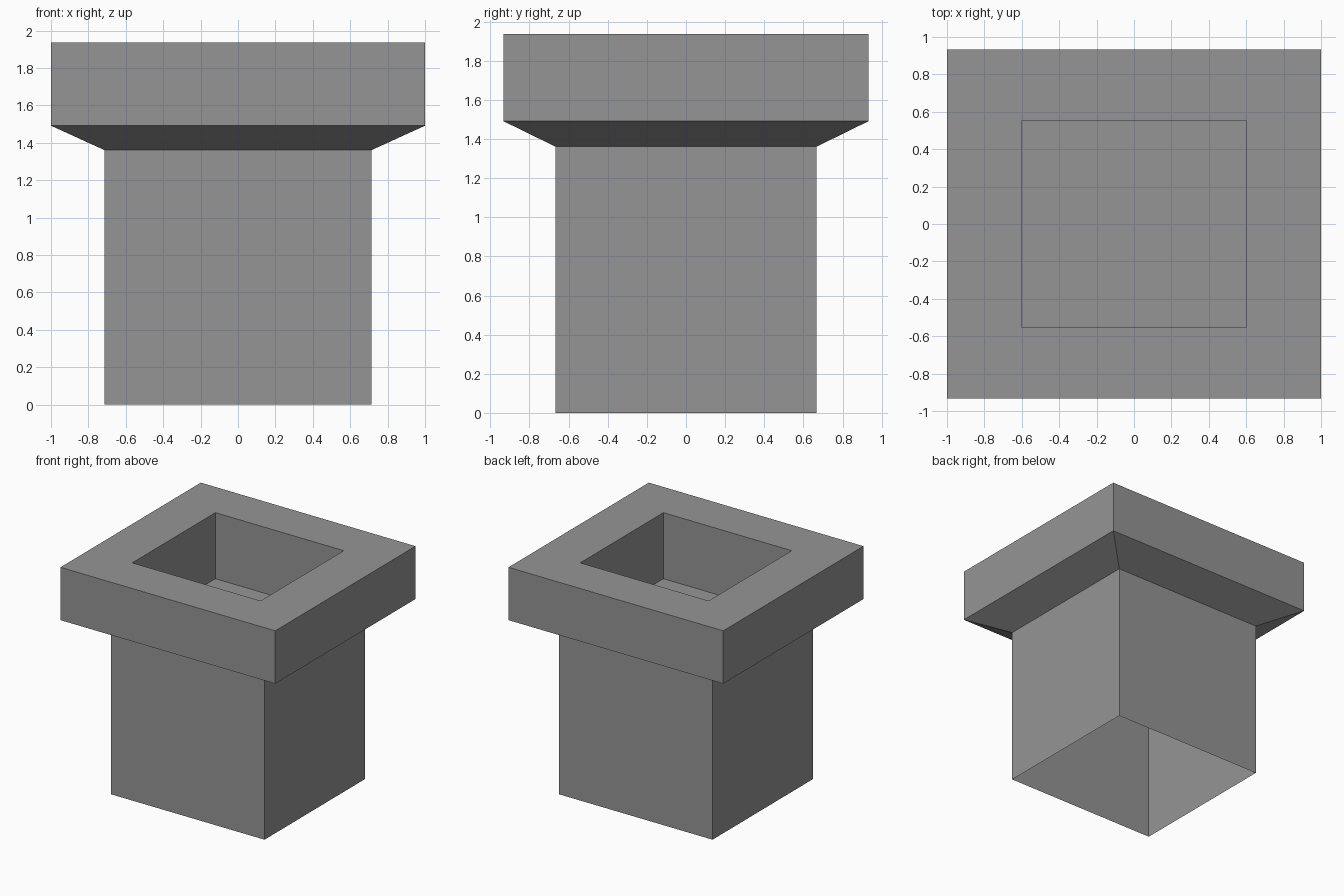
import bpy
import bmesh

cube = bpy.data.objects.get("Cube")
if cube:
    bpy.data.objects.remove(cube, do_unlink=True)

# Single plain grey material
grey = bpy.data.materials.new("plain grey")
grey.use_nodes = True
colour = (0.3, 0.3, 0.3, 1)
grey.diffuse_color = colour
grey.node_tree.nodes["Principled BSDF"].inputs["Base Color"].default_value = colour


def rect_loft(name, rings, cap_last=False):
    """Thin shell through rectangles given as (half width, half depth, height)."""
    bm = bmesh.new()
    loops = [[bm.verts.new((sx * hx, sy * hy, z))
              for sx, sy in ((-1, -1), (1, -1), (1, 1), (-1, 1))]
             for hx, hy, z in rings]
    for a, b in zip(loops, loops[1:]):
        for i in range(4):
            j = (i + 1) % 4
            bm.faces.new((a[i], a[j], b[j], b[i]))
    if cap_last:
        bm.faces.new(loops[-1])
    mesh = bpy.data.meshes.new(name)
    bm.to_mesh(mesh)
    bm.free()
    mesh.materials.append(grey)
    obj = bpy.data.objects.new(name, mesh)
    bpy.context.collection.objects.link(obj)
    return obj


neck = (0.715, 0.668, 1.361)
rim_low = (1.0, 0.933, 1.491)
rim_top = (1.0, 0.933, 1.936)
mouth = (0.598, 0.553, 1.936)
floor = (0.598, 0.553, 1.38)

# Square body, open underneath
rect_loft("body", [(0.715, 0.668, 0), neck])
# Flared collar with upright band and flat top
rect_loft("collar", [neck, rim_low, rim_top, mouth])
# Sunken well with a floor
rect_loft("well", [mouth, floor], cap_last=True)
